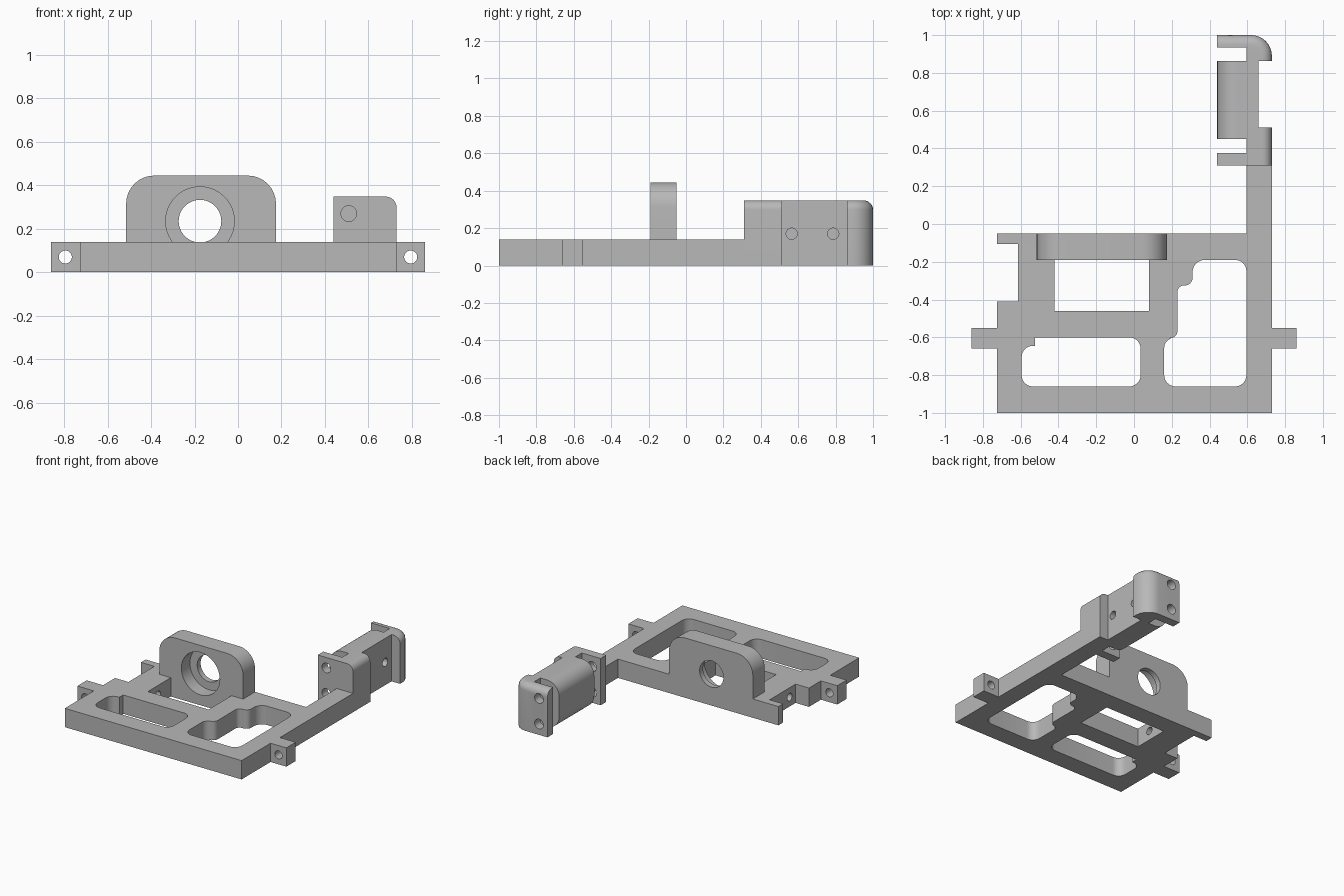
import bpy, bmesh, math
from mathutils import Vector

cube = bpy.data.objects.get("Cube")
if cube:
    bpy.data.objects.remove(cube, do_unlink=True)

grey = bpy.data.materials.new("plain grey")
grey.use_nodes = True
grey.diffuse_color = (0.48, 0.48, 0.48, 1)
grey.node_tree.nodes["Principled BSDF"].inputs["Base Color"].default_value = (0.48, 0.48, 0.48, 1)

BASE, TOP = 0.14, 0.348


def outline(points, steps=8):
    """Closed 2D outline; a third value on a point fillets that corner."""
    result = []
    n = len(points)
    for i, pt in enumerate(points):
        p = Vector(pt[:2])
        r = pt[2] if len(pt) > 2 else 0
        if not r:
            result.append(p)
            continue
        a = (Vector(points[i - 1][:2]) - p).normalized()
        b = (Vector(points[(i + 1) % n][:2]) - p).normalized()
        half = a.angle(b) / 2
        t = r / math.tan(half)
        centre = p + (a + b).normalized() * r / math.sin(half)
        s, e = p + a * t - centre, p + b * t - centre
        phi = s.angle(e)
        for k in range(steps + 1):
            f = k / steps
            result.append(centre + (s * math.sin((1 - f) * phi) + e * math.sin(f * phi)) / math.sin(phi))
    return result


def rect(x0, x1, y0, y1, r=0):
    return [(x0, y0, r), (x1, y0, r), (x1, y1, r), (x0, y1, r)]


def circle(u, v, r, n=40):
    return [(u + r * math.cos(math.tau * i / n), v + r * math.sin(math.tau * i / n)) for i in range(n)]


def prism(name, points, lo, hi, axis="z"):
    """Extrude an outline along an axis."""
    place = {"z": lambda p, w: (p[0], p[1], w),
             "y": lambda p, w: (p[0], w, p[1]),
             "x": lambda p, w: (w, p[0], p[1])}[axis]
    pts = outline(points)
    bm = bmesh.new()
    low = [bm.verts.new(place(p, lo)) for p in pts]
    high = [bm.verts.new(place(p, hi)) for p in pts]
    bm.faces.new(low)
    bm.faces.new(high)
    for i in range(len(pts)):
        j = (i + 1) % len(pts)
        bm.faces.new((low[i], low[j], high[j], high[i]))
    bmesh.ops.recalc_face_normals(bm, faces=bm.faces)
    mesh = bpy.data.meshes.new(name)
    bm.to_mesh(mesh)
    bm.free()
    mesh.materials.append(grey)
    obj = bpy.data.objects.new(name, mesh)
    bpy.context.collection.objects.link(obj)
    return obj


def activate(obj):
    bpy.ops.object.select_all(action="DESELECT")
    obj.select_set(True)
    bpy.context.view_layer.objects.active = obj


def cut(obj, points, lo, hi, axis="z"):
    cutter = prism("cutter", points, lo, hi, axis)
    cutter.hide_render = True
    mod = obj.modifiers.new("cut", "BOOLEAN")
    mod.operation, mod.solver, mod.object = "DIFFERENCE", "EXACT", cutter
    activate(obj)
    bpy.ops.object.modifier_apply(modifier=mod.name)
    bpy.data.objects.remove(cutter, do_unlink=True)


# Base frame with side tabs and the long arm
base = prism("base_frame", [
    (-0.725, -1), (0.73, -1), (0.73, -0.66), (0.86, -0.66), (0.86, -0.55), (0.73, -0.55),
    (0.73, 0.31), (0.595, 0.31), (0.595, -0.05), (-0.725, -0.05), (-0.725, -0.105),
    (-0.615, -0.105), (-0.615, -0.41), (-0.725, -0.41), (-0.725, -0.55),
    (-0.86, -0.55), (-0.86, -0.66), (-0.725, -0.66)], 0, BASE)

# Openings through the base
openings = [
    rect(-0.42, 0.08, -0.46, -0.19),
    [(-0.595, -0.86, 0.06), (0.035, -0.86, 0.06), (0.035, -0.6, 0.06),
     (-0.525, -0.6), (-0.525, -0.645), (-0.595, -0.645, 0.06)],
    [(0.16, -0.86, 0.06), (0.595, -0.86, 0.06), (0.595, -0.19, 0.06), (0.31, -0.19, 0.065),
     (0.31, -0.325, 0.04), (0.23, -0.325, 0.035), (0.23, -0.605, 0.04), (0.16, -0.605, 0.05)]]
for shape in openings:
    cut(base, shape, -0.1, 0.3)

# Screw holes through the tabs and the side wall
for side in (-1, 1):
    cut(base, circle(side * 0.795, 0.07, 0.03), -0.7, -0.5, "y")
cut(base, circle(-0.34, 0.07, 0.028), -0.65, -0.38, "x")

# Upright bearing plate with a stepped bore
bearing = prism("bearing_plate", [(-0.515, BASE), (0.175, BASE), (0.175, 0.445, 0.13),
                                  (-0.515, 0.445, 0.13)], -0.19, -0.05, "y")
for part in (base, bearing):
    cut(part, circle(-0.175, 0.235, 0.158, 64), -0.25, -0.09, "y")
    cut(part, circle(-0.175, 0.235, 0.098, 64), -0.25, 0, "y")

# Raised end of the arm: post, flange, thin wall and rounded body
post = prism("arm_post", [(0.595, 0), (0.73, 0), (0.73, TOP, 0.05), (0.595, TOP)], 0.31, 0.512, "y")
flange = prism("front_flange", rect(0.44, 0.595, 0, TOP), 0.31, 0.375, "y")
wall = prism("arm_wall", rect(0.595, 0.66, 0, TOP), 0.512, 0.862, "y")
body = prism("rounded_body", [(0.44, 0, 0.1), (0.595, 0), (0.595, TOP), (0.44, TOP, 0.1)],
             0.45, 0.862, "y")

# End block with its flange and a rounded outer rim
end = prism("end_block", [(0.44, 0.935), (0.595, 0.935), (0.595, 0.862), (0.73, 0.862),
                          (0.73, 1, 0.11), (0.44, 1)], 0, TOP)
bm = bmesh.new()
bm.from_mesh(end.data)


def on_rim(v):
    x, y, z = v.co
    return z > TOP - 0.001 and (y > 0.999 or x > 0.729 or (x > 0.61 and y > 0.88))


rim = [e for e in bm.edges if all(on_rim(v) for v in e.verts)]
bmesh.ops.bevel(bm, geom=rim, offset=0.05, segments=6, profile=0.5, affect="EDGES")
bm.to_mesh(end.data)
bm.free()

# Flange holes and blind holes in the wall
for z in (0.08, 0.27):
    cut(flange, circle(0.51, z, 0.036), 0.2, 0.42, "y")
    cut(end, circle(0.51, z, 0.036), 0.9, 1.1, "y")
for y in (0.565, 0.787):
    for part in (wall, body):
        cut(part, circle(y, 0.17, 0.03), 0.52, 0.7, "x")

for part in (base, bearing, post, flange, wall, body, end):
    activate(part)
    bpy.ops.object.shade_smooth_by_angle(angle=math.radians(35))
